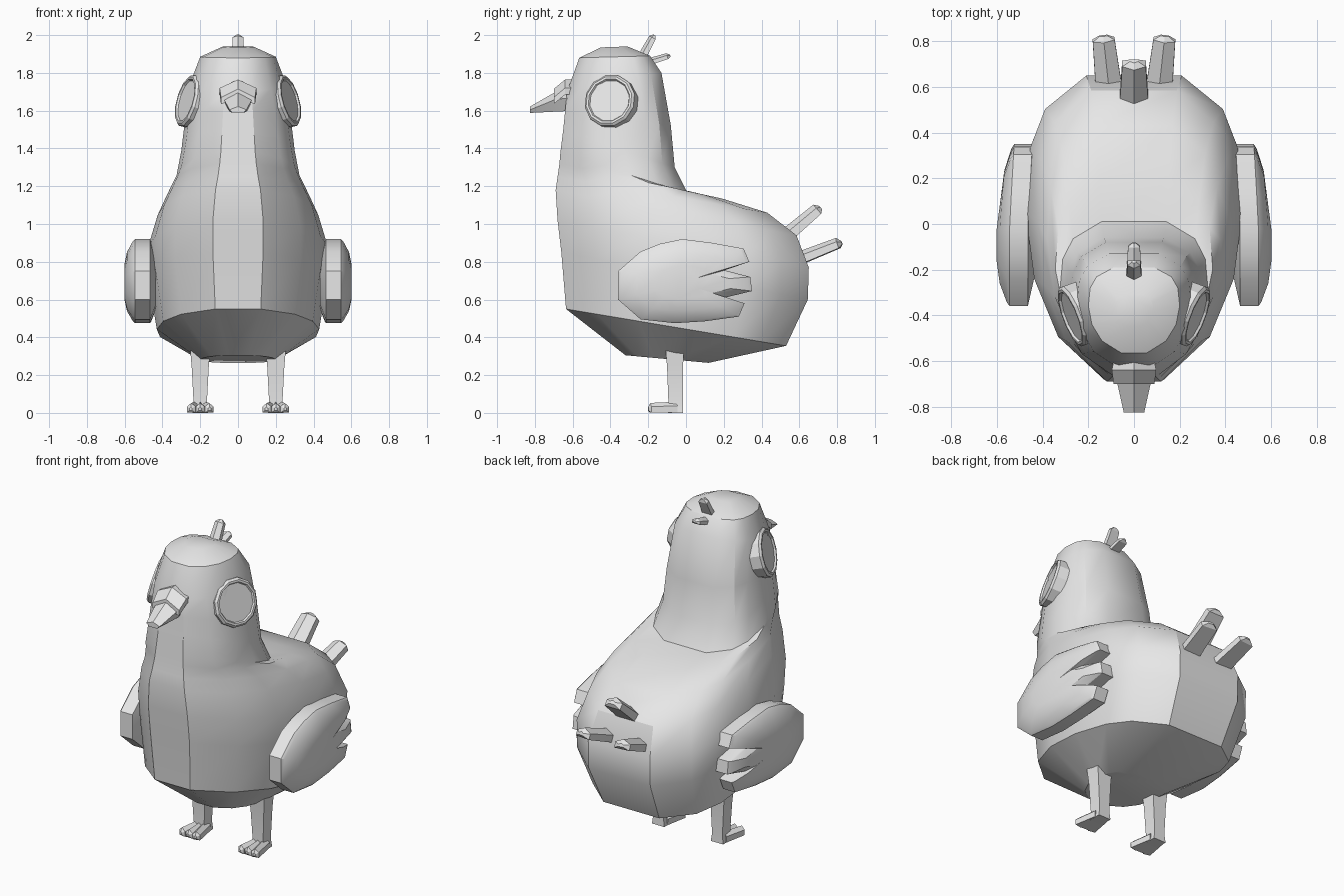
import bpy, bmesh, math
from mathutils import Vector

cube = bpy.data.objects.get("Cube")
if cube:
    bpy.data.objects.remove(cube, do_unlink=True)

grey = bpy.data.materials.new("plain_grey")
grey.use_nodes = True
grey.diffuse_color = (0.8, 0.8, 0.8, 1)
grey.node_tree.nodes["Principled BSDF"].inputs["Base Color"].default_value = (0.8, 0.8, 0.8, 1)


def loft(name, rings, mirror=False, angle=30):
    """Skin a list of equal-length rings and close both ends."""
    bm = bmesh.new()
    loops = [[bm.verts.new(p) for p in ring] for ring in rings]
    n = len(loops[0])
    for a, b in zip(loops, loops[1:]):
        for i in range(n):
            j = (i + 1) % n
            bm.faces.new((a[i], a[j], b[j], b[i]))
    bm.faces.new(loops[0])
    bm.faces.new(loops[-1])
    bmesh.ops.recalc_face_normals(bm, faces=bm.faces)
    mesh = bpy.data.meshes.new(name)
    bm.to_mesh(mesh)
    bm.free()
    mesh.materials.append(grey)
    ob = bpy.data.objects.new(name, mesh)
    bpy.context.collection.objects.link(ob)
    bpy.ops.object.select_all(action="DESELECT")
    ob.select_set(True)
    bpy.context.view_layer.objects.active = ob
    bpy.ops.object.shade_smooth_by_angle(angle=math.radians(angle))
    if mirror:
        ob.modifiers.new("Mirror", "MIRROR").use_mirror_merge = False
    return ob


def rect(x, y, z, hx, hy):
    return [(x + a * hx, y + b * hy, z) for a, b in ((-1, -1), (1, -1), (1, 1), (-1, 1))]


def stick(name, start, end, half_w, half_t, mirror=False, taper=0.8):
    """Five-sided feather or toe with a short blunt point."""
    start, end = Vector(start), Vector(end)
    d = (end - start).normalized()
    side = d.cross(Vector((0, 0, 1))).normalized()
    up = side.cross(d)
    shape = ((-1, -0.6), (1, -0.6), (1, 0.4), (0, 1), (-1, 0.4))
    rings = []
    tip = min(0.02, half_w * 0.5)
    for centre, k in ((start, 1), (end - d * tip, taper), (end, taper * 0.35)):
        rings.append([centre + side * u * half_w * k + up * v * half_t * k for u, v in shape])
    loft(name, rings, mirror, 15)


# Body and neck: tilted rings as front y, front z, back y, back z, half width
profile = [
    (-0.32, 0.305, 0.12, 0.265, 0.20),
    (-0.635, 0.55, 0.53, 0.355, 0.43),
    (-0.66, 0.85, 0.645, 0.60, 0.475),
    (-0.68, 1.02, 0.65, 0.77, 0.475),
    (-0.69, 1.18, 0.585, 0.94, 0.425),
    (-0.68, 1.25, 0.43, 1.06, 0.38),
    (-0.67, 1.32, 0.19, 1.135, 0.345),
    (-0.665, 1.38, 0.01, 1.16, 0.325),
    (-0.65, 1.50, -0.06, 1.30, 0.30),
    (-0.64, 1.60, -0.08, 1.52, 0.28),
    (-0.63, 1.70, -0.13, 1.80, 0.25),
    (-0.565, 1.88, -0.19, 1.89, 0.20),
    (-0.45, 1.935, -0.31, 1.94, 0.085),
]
# Plan shape of one side: width fraction, depth fraction
plan = [(0.28, 0), (0.70, 0.14), (0.92, 0.33), (1, 0.55), (0.96, 0.76), (0.82, 0.89), (0.44, 1)]
body_rings = []
for yf, zf, yb, zb, w in profile:
    half = [(u * w, yf + v * (yb - yf), zf + v * (zb - zf)) for u, v in plan]
    body_rings.append(half + [(-x, y, z) for x, y, z in reversed(half)])
loft("body", body_rings)

# Wings: feathered outline swelling to a domed outer face
outline = [(-0.36, 0.75), (-0.24, 0.855), (-0.14, 0.895), (-0.02, 0.92), (0.14, 0.90),
           (0.305, 0.87), (0.335, 0.80), (0.205, 0.755), (0.34, 0.72), (0.35, 0.645),
           (0.205, 0.61), (0.31, 0.58), (0.28, 0.51), (0.10, 0.485), (-0.06, 0.475),
           (-0.24, 0.495), (-0.36, 0.60)]
cy, cz = -0.03, 0.69
wing_rings = []
for x, k in ((0.435, 0.6), (0.465, 1), (0.545, 1), (0.557, 0.95), (0.588, 0.7), (0.602, 0.4)):
    wing_rings.append([(x - 0.02 * max(0, y) / 0.35, cy + (y - cy) * k, cz + (z - cz) * k)
                       for y, z in outline])
loft("wings", wing_rings, True)

# Eyes: shallow round rims with a recessed disc
normal = Vector((1, -0.38, 0.28)).normalized()
along = normal.cross(Vector((0, 0, 1))).normalized()
upward = along.cross(normal)
eye_rings = []
for depth, r in ((-0.05, 0.14), (0.012, 0.142), (0.024, 0.13), (0.024, 0.118), (0.014, 0.112)):
    centre = Vector((0.258, -0.40, 1.65)) + normal * depth
    eye_rings.append([centre + along * r * math.cos(t) + upward * r * math.sin(t)
                      for t in (2 * math.pi * (i + 0.5) / 12 for i in range(12))])
loft("eyes", eye_rings, True, 15)

# Beak: tapering lower wedge under a raised saddle
def beak_ring(y, hw, low, mid, top):
    return [(-hw * 0.6, y, low), (hw * 0.6, y, low), (hw, y, mid), (0, y, top), (-hw, y, mid)]

loft("beak", [beak_ring(-0.58, 0.085, 1.60, 1.67, 1.73),
              beak_ring(-0.69, 0.075, 1.595, 1.66, 1.70),
              beak_ring(-0.825, 0.045, 1.588, 1.605, 1.622)], angle=15)
saddle = []
for y, hw, z in ((-0.58, 0.085, 1.765), (-0.64, 0.097, 1.765), (-0.70, 0.09, 1.715)):
    saddle.append([(-hw, y, z - 0.08), (0, y, z - 0.05), (hw, y, z - 0.08),
                   (hw, y, z - 0.045), (0, y, z), (-hw, y, z - 0.045)])
loft("beak_saddle", saddle, angle=15)

# Crest and tail feathers
stick("crest_upper", (0, -0.24, 1.86), (0, -0.165, 2.0), 0.035, 0.03)
stick("crest_lower", (0, -0.24, 1.84), (0, -0.083, 1.89), 0.033, 0.025)
stick("tail_middle", (0, 0.50, 0.90), (0, 0.715, 1.085), 0.065, 0.05)
stick("tail_sides", (0.105, 0.55, 0.79), (0.135, 0.825, 0.90), 0.06, 0.045, True)

# Legs and feet
loft("legs", [rect(0.2, -0.06, 0.36, 0.055, 0.05), rect(0.2, -0.058, 0.24, 0.045, 0.042),
              rect(0.2, -0.055, 0.05, 0.035, 0.038), rect(0.2, -0.055, 0, 0.042, 0.04)], True, 15)
for label, dx in (("inner", -0.05), ("middle", 0), ("outer", 0.05)):
    stick(label + "_toes", (0.2 + dx * 0.4, -0.05, 0.023), (0.2 + dx, -0.2, 0.02),
          0.025, 0.036, True, 0.9)
